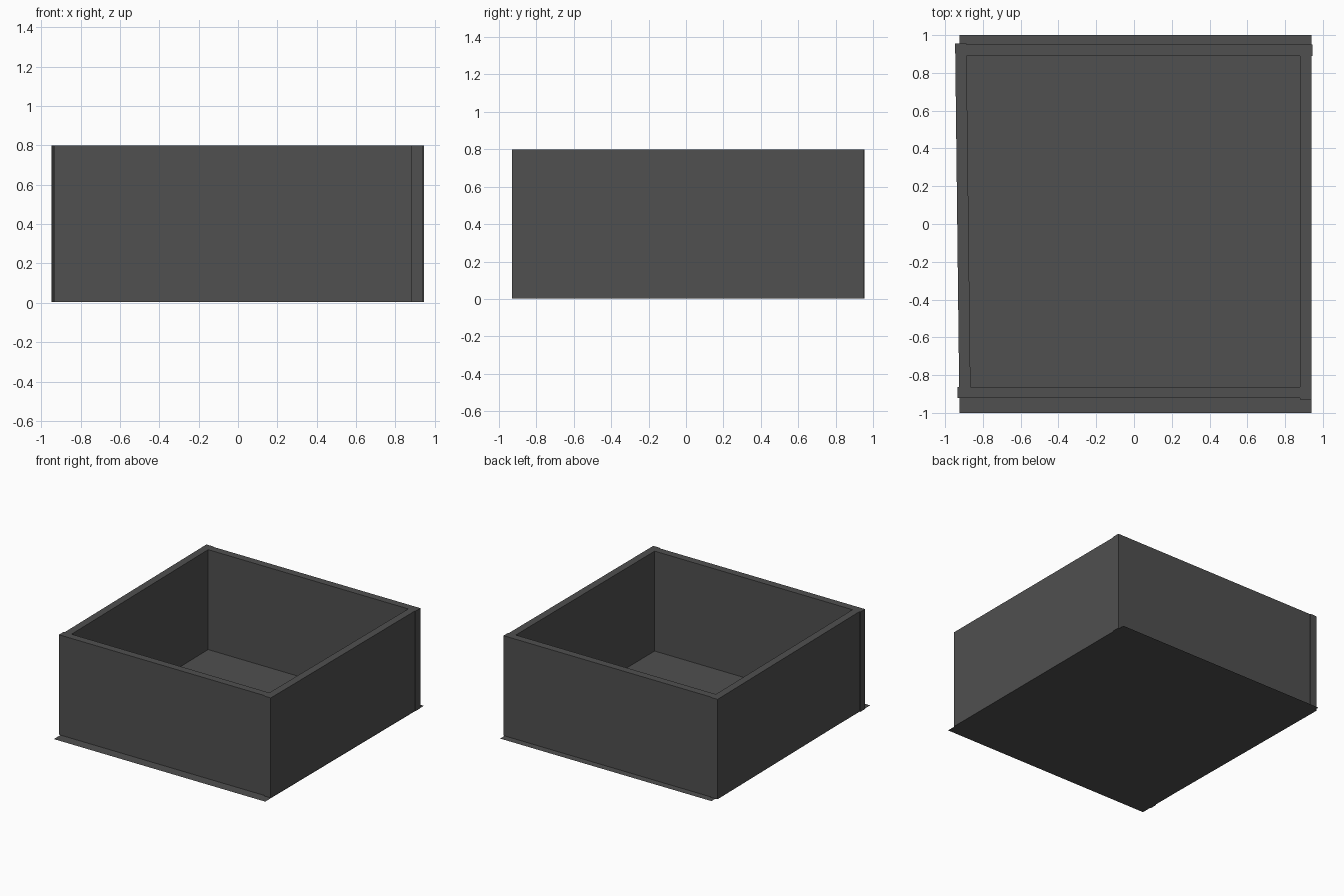
import bpy, math

if "Cube" in bpy.data.objects:
    bpy.data.objects.remove(bpy.data.objects["Cube"])

# single dark grey colour
grey = bpy.data.materials.new("dark_grey")
grey.diffuse_color = (0.08, 0.08, 0.08, 1)
grey.use_nodes = True
grey.node_tree.nodes["Principled BSDF"].inputs["Base Color"].default_value = grey.diffuse_color

H, T, Z0 = 0.8, 0.06, 0.003


def wall(name, x, y, sx, sy, angle=0.0):
    """Upright board centred on x, y."""
    bpy.ops.mesh.primitive_cube_add(size=1, location=(x, y, (H + Z0) / 2),
                                    rotation=(0, 0, angle))
    ob = bpy.context.object
    ob.name = name
    ob.scale = (sx, sy, H - Z0)
    bpy.ops.object.transform_apply(location=False, rotation=False, scale=True)
    ob.data.materials.append(grey)


# thin floor sheet, slightly longer than the walls
bpy.ops.mesh.primitive_plane_add(size=1, location=(0.0075, 0, 0))
base = bpy.context.object
base.name = "floor_sheet"
base.scale = (1.865, 2.0, 1)
bpy.ops.object.transform_apply(location=False, rotation=False, scale=True)
base.data.materials.append(grey)

# four boards, overlapping at the corners; the left one is slightly askew
wall("front_wall", 0.0, -0.892, 1.87, T)
wall("back_wall", 0.011, 0.919, 1.87, T)
wall("right_wall", 0.91, 0.005, T, 1.87)
wall("left_wall", -0.906, 0.02, T, 1.87, math.radians(0.67))
